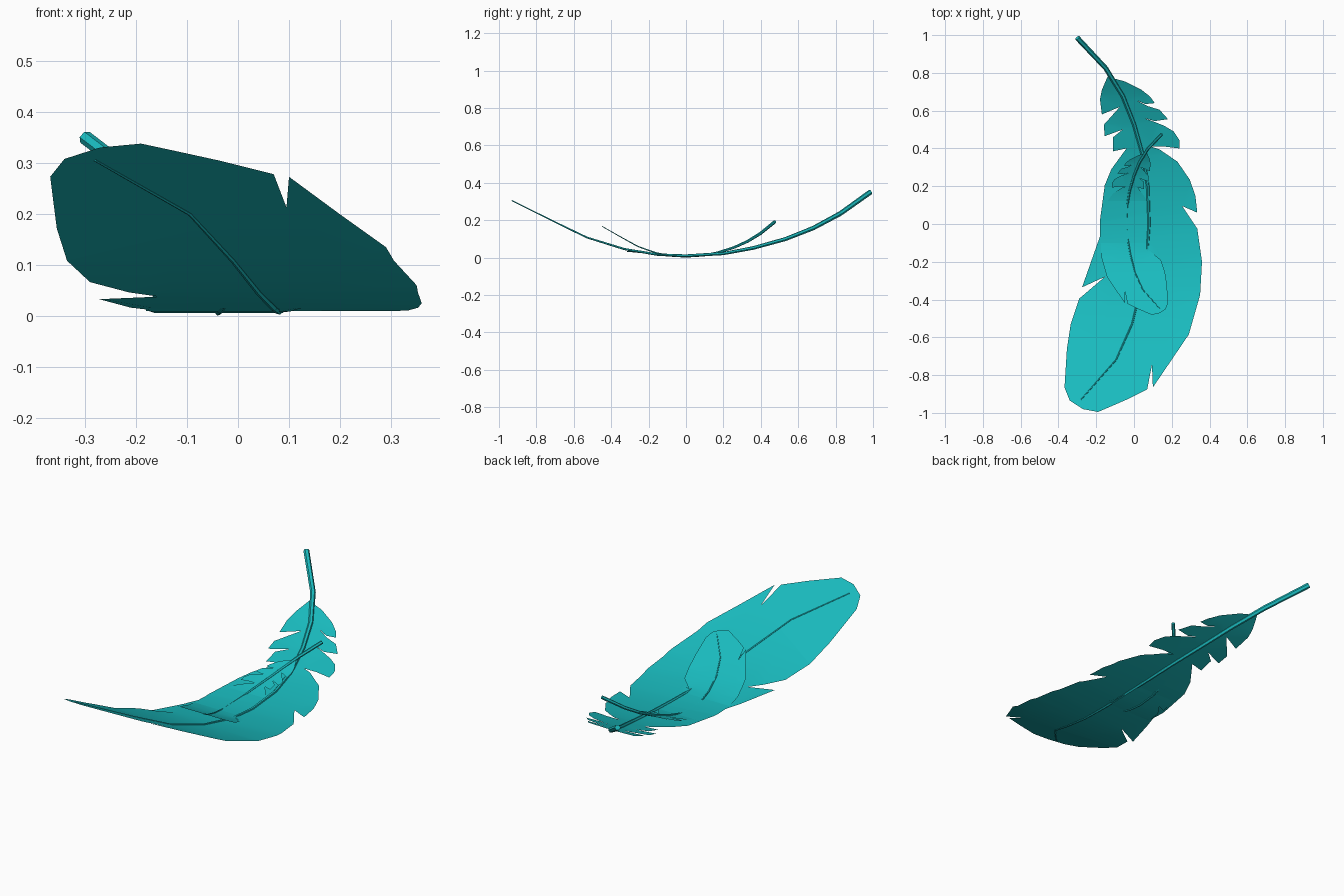
import bpy, bmesh

if "Cube" in bpy.data.objects:
    bpy.data.objects.remove(bpy.data.objects["Cube"])

teal = bpy.data.materials.new("teal")
teal.diffuse_color = (0.01, 0.5, 0.52, 1)
teal.use_nodes = True
teal.node_tree.nodes["Principled BSDF"].inputs["Base Color"].default_value = teal.diffuse_color

# shaft centre line: x, y, z
PATH = [(-.30, .985, .350), (-.15, .825, .236), (-.06, .68, .158), (0, .53, .099),
        (.048, .36, .052), (.073, .2, .022), (.08, 0, .010), (.07, -.15, .016),
        (.04, -.33, .046), (-.01, -.53, .108), (-.095, -.72, .200), (-.28, -.93, .305)]

# vane outline seen from above, clockwise from the quill end, barb gaps included
OUTLINE = [(-.14, .78), (-.05, .755), (.04, .71), (.085, .675), (.11, .64),
           (.06, .635), (.01, .655), (.07, .625), (.135, .605), (.18, .555),
           (.11, .545), (.055, .56), (.11, .54), (.16, .52), (.21, .49), (.24, .445), (.24, .40),
           (.16, .41), (.09, .41), (.135, .395), (.23, .33), (.295, .235), (.325, .15), (.335, .06),
           (.255, .095), (.335, -.025), (.36, -.2), (.35, -.375), (.29, -.585),
           (.10, -.865), (.095, -.745), (.07, -.875), (-.04, -.93), (-.12, -.965),
           (-.19, -.995), (-.27, -.98), (-.34, -.935), (-.368, -.865), (-.355, -.66),
           (-.335, -.53), (-.29, -.395), (-.155, -.28), (-.275, -.335), (-.18, -.065),
           (-.18, .02), (-.155, .205), (-.12, .29), (-.04, .40), (-.11, .385), (-.11, .46),
           (-.06, .50), (-.155, .465), (-.16, .525), (-.075, .62), (-.17, .58),
           (-.18, .66), (-.17, .71)]


def height(y):
    """Lengthwise bend of the feather, straight between path points."""
    for (_, y0, z0), (_, y1, z1) in zip(PATH, PATH[1:]):
        if y >= y1 or y1 == PATH[-1][1]:
            return z0 + (z1 - z0) * (y - y0) / (y1 - y0)


def shade(obj):
    obj.data.materials.append(teal)
    bpy.ops.object.select_all(action='DESELECT')
    obj.select_set(True)
    bpy.context.view_layer.objects.active = obj
    bpy.ops.object.shade_smooth_by_angle()


def make_object(name, bm):
    mesh = bpy.data.meshes.new(name)
    bm.to_mesh(mesh)
    bm.free()
    obj = bpy.data.objects.new(name, mesh)
    bpy.context.collection.objects.link(obj)
    shade(obj)


def vane(name, scale):
    bm = bmesh.new()
    face = bm.faces.new([bm.verts.new((x, y, 0)) for x, y in OUTLINE])
    bmesh.ops.triangulate(bm, faces=[face])
    # slice across at each path point, then bend
    for _, y, _ in PATH[1:-1]:
        bmesh.ops.bisect_plane(bm, geom=bm.verts[:] + bm.edges[:] + bm.faces[:],
                               plane_co=(0, y, 0), plane_no=(0, 1, 0))
    for v in bm.verts:
        # the loose barb on the left hangs a little low
        loose = v.co.x < -.26 and -.34 < v.co.y < -.33
        v.co.z = .033 if loose else height(v.co.y)
    for v in bm.verts:
        v.co = [c * s for c, s in zip(v.co, scale)]
    bm.normal_update()
    bmesh.ops.reverse_faces(bm, faces=[f for f in bm.faces if f.normal.z < 0])
    make_object(name, bm)


def shaft(name, scale, thick):
    curve = bpy.data.curves.new(name, 'CURVE')
    curve.dimensions = '3D'
    curve.bevel_depth = thick
    curve.bevel_resolution = 1
    curve.use_fill_caps = True
    spline = curve.splines.new('POLY')
    spline.points.add(len(PATH) - 1)
    last = len(PATH) - 1
    for i, (p, co) in enumerate(zip(spline.points, PATH)):
        p.co = (*[c * s for c, s in zip(co, scale)], 1)
        p.radius = 1 - .8 * i / last
    temp = bpy.data.objects.new(name, curve)
    bpy.context.collection.objects.link(temp)
    bpy.context.view_layer.update()
    bm = bmesh.new()
    bm.from_mesh(temp.to_mesh())
    temp.to_mesh_clear()
    bpy.data.objects.remove(temp)
    bmesh.ops.recalc_face_normals(bm, faces=bm.faces)
    make_object(name, bm)


# big feather, and a half-size mirrored one lying in it
for label, scale, thick in (("large", (1, 1, 1), .014), ("small", (-.49, .483, .55), .009)):
    vane(label + "_feather_vane", scale)
    shaft(label + "_feather_shaft", scale, thick)
